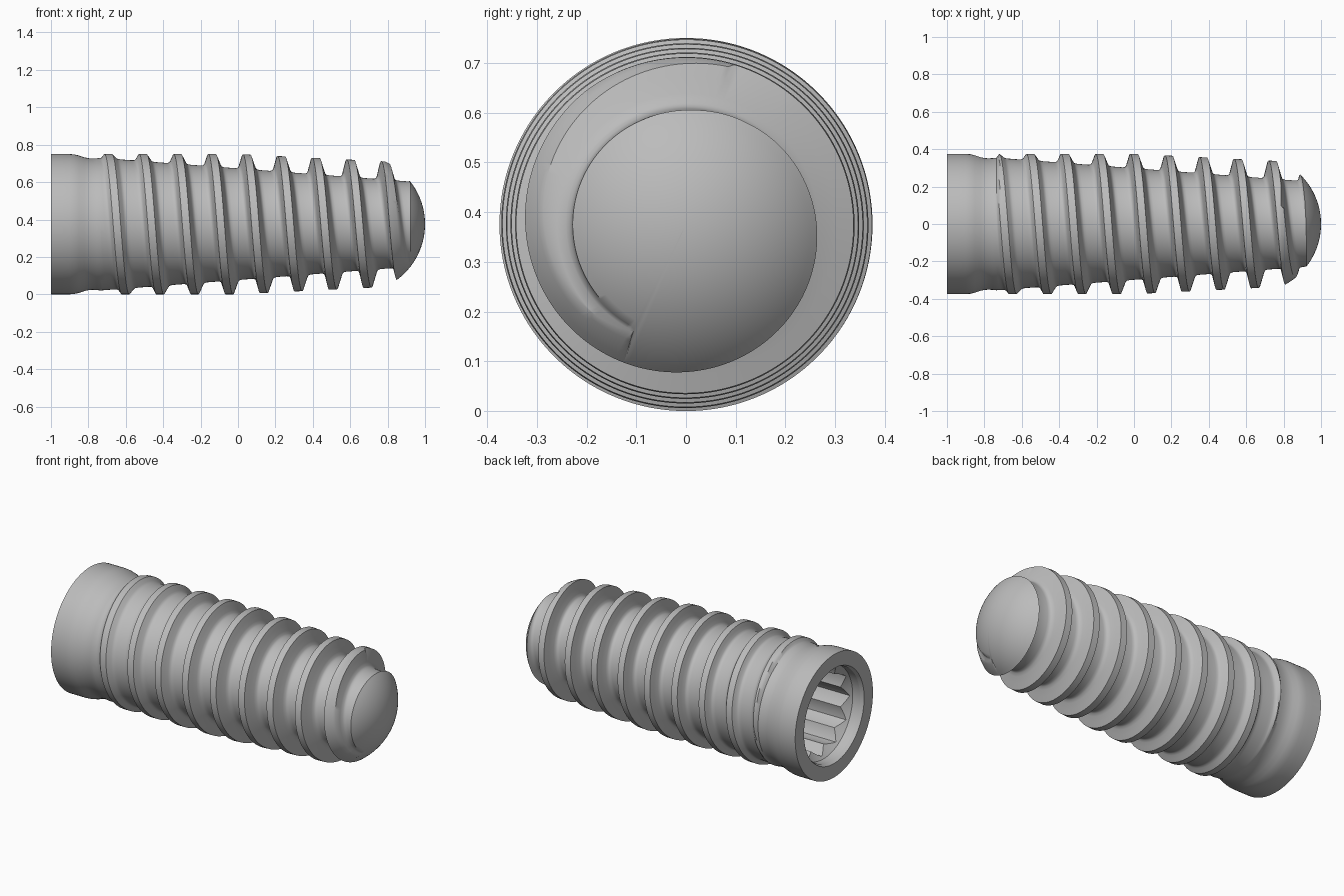
import bpy, bmesh, math

cube = bpy.data.objects.get("Cube")
if cube:
    bpy.data.objects.remove(cube, do_unlink=True)

AXIS_Z = 0.375      # height of the long axis
SIDES = 192
PITCH = 0.185
START = -0.735      # where the thread begins
DOME_R = 0.37       # sphere radius of the nose
DOME_X = 1 - DOME_R

grey = bpy.data.materials.new("metal_grey")
grey.use_nodes = True
grey.diffuse_color = (0.5, 0.5, 0.5, 1)
grey.node_tree.nodes["Principled BSDF"].inputs["Base Color"].default_value = (0.5, 0.5, 0.5, 1)


def swept_object(name, column, sharp_angle):
    """Skin the (x, radius) columns produced for each angle around the axis."""
    bm = bmesh.new()
    rows = []
    for j in range(SIDES + 1):
        a = 2 * math.pi * j / SIDES
        rows.append([bm.verts.new((x, r * math.cos(a), AXIS_Z + r * math.sin(a)))
                     for x, r in column(j / SIDES)])
    for p, q in zip(rows, rows[1:]):
        for i in range(len(p) - 1):
            bm.faces.new((p[i], q[i], q[i + 1], p[i + 1]))
    bmesh.ops.remove_doubles(bm, verts=bm.verts[:], dist=0.00002)
    mesh = bpy.data.meshes.new(name)
    bm.to_mesh(mesh)
    bm.free()
    mesh.materials.append(grey)
    obj = bpy.data.objects.new(name, mesh)
    bpy.context.collection.objects.link(obj)
    bpy.ops.object.select_all(action='DESELECT')
    obj.select_set(True)
    bpy.context.view_layer.objects.active = obj
    bpy.ops.object.shade_smooth_by_angle(angle=math.radians(sharp_angle))
    return obj


def core(x):
    return 0.348 - 0.0765 * (x + 0.65)


def crest(x):
    return 0.375 - 0.05 * max(0, x)


def dome(x):
    if x <= DOME_X:
        return 1.0
    return math.sqrt(max(0, DOME_R ** 2 - (x - DOME_X) ** 2))


def outside(p):
    return p[1] > dome(p[0])


def dome_crossing(p, q):
    """Point between p (inside) and q (outside) lying on the dome."""
    lo, hi = 0.0, 1.0
    for _ in range(30):
        t = (lo + hi) / 2
        m = (p[0] + (q[0] - p[0]) * t, p[1] + (q[1] - p[1]) * t)
        lo, hi = (lo, t) if outside(m) else (t, hi)
    return m


# Thread section: offset from the crest centre, fraction of the thread depth
THREAD = [(-0.062, 0), (-0.05, 0.025), (-0.042, 0.1), (-0.036, 0.25), (-0.028, 0.62),
          (-0.02, 1), (-0.007, 1), (0.007, 1), (0.02, 1), (0.03, 0.64),
          (0.04, 0.28), (0.047, 0.1), (0.055, 0.03), (0.068, 0), (0.095, 0)]

# Flat rim, plain collar and neck
COLLAR = [(-1, 0.29), (-1, 0.375), (-0.94, 0.375), (-0.9, 0.375), (-0.875, 0.373),
          (-0.85, 0.367), (-0.82, 0.357), (-0.8, 0.353), (-0.78, 0.351), (-0.755, 0.352)]


def body_column(turn):
    raw = []
    for m in range(-5, 7):
        for dx, f in THREAD:
            x = max(START, PITCH * (m + turn) + dx)
            f *= min(1, (x - START) / 0.015)
            raw.append((x, core(x) + f * (crest(x) - core(x))))
    # Trim the thread against the domed nose
    last = max(i for i, p in enumerate(raw) if not outside(p))
    end = dome_crossing(raw[last], raw[last + 1])
    pts = []
    for i, p in enumerate(raw):
        if i > last:
            p = end
        elif outside(p):
            if not outside(raw[i - 1]):
                p = dome_crossing(raw[i - 1], p)
            elif not outside(raw[i + 1]):
                p = dome_crossing(raw[i + 1], p)
            else:
                p = (p[0], dome(p[0]))
        pts.append(p)
    # Domed nose
    phi = math.atan2(end[1], end[0] - DOME_X)
    steps = 14
    nose = []
    for k in range(1, steps + 1):
        a = phi * (1 - k / steps)
        nose.append((DOME_X + DOME_R * math.cos(a), DOME_R * math.sin(a)))
    return COLLAR + [(START, core(START))] + pts + nose


def socket_column(turn):
    # Twelve-point star bore that opens through a chamfer into a round mouth
    t = (turn * 12) % 1
    star = 0.232 + 0.036 * abs(2 * t - 1)
    return [(-0.4, 0), (-0.4, star), (-0.92 + (0.27 - star) * 0.9, star),
            (-0.92, 0.27), (-0.93, 0.28), (-0.98, 0.28), (-1, 0.29)]


swept_object("threaded_body", body_column, 40)
swept_object("drive_socket", socket_column, 25)
